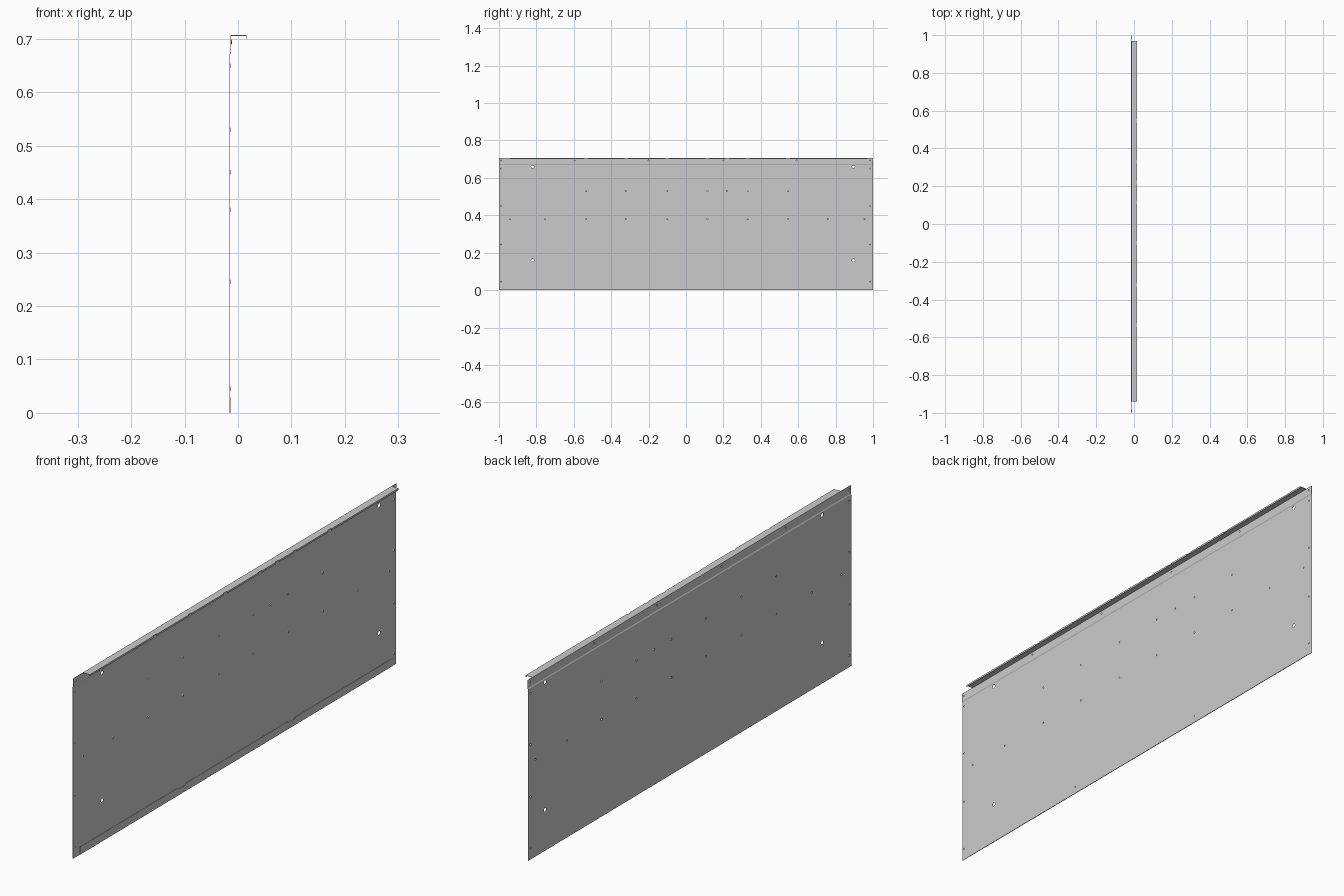
import bpy, bmesh, math
from mathutils import Matrix, Vector

if "Cube" in bpy.data.objects:
    bpy.data.objects.remove(bpy.data.objects["Cube"])

T = 0.0013           # sheet thickness
XO = -0.0163         # outer face of the panel
XJ = XO + 0.0022     # outer face above the joggle
XR = 0.0163          # outer face of the lip


def make_obj(name, bm):
    bmesh.ops.recalc_face_normals(bm, faces=bm.faces)
    me = bpy.data.meshes.new(name)
    bm.to_mesh(me)
    bm.free()
    ob = bpy.data.objects.new(name, me)
    bpy.context.collection.objects.link(ob)
    return ob


def extrude_y(name, profile, y0, y1):
    bm = bmesh.new()
    face = bm.faces.new([bm.verts.new((x, y0, z)) for x, z in profile])
    geo = bmesh.ops.extrude_face_region(bm, geom=[face])["geom"]
    verts = [g for g in geo if isinstance(g, bmesh.types.BMVert)]
    bmesh.ops.translate(bm, verts=verts, vec=(0, y1 - y0, 0))
    return make_obj(name, bm)


def add_pin(bm, x, y, z, r1, r2, depth, seg=16):
    m = Matrix.Translation((x, y, z)) @ Matrix.Rotation(math.pi / 2, 4, 'Y')
    bmesh.ops.create_cone(bm, cap_ends=True, segments=seg, radius1=r1,
                          radius2=r2, depth=depth, matrix=m)


def add_box(bm, center, size):
    m = Matrix.Translation(center) @ Matrix.Diagonal(Vector((*size, 1)))
    bmesh.ops.create_cube(bm, size=1, matrix=m)


def cut(ob, bm):
    cutter = make_obj("cutter", bm)
    cutter.hide_render = True
    mod = ob.modifiers.new("cut", 'BOOLEAN')
    mod.operation, mod.solver, mod.object = 'DIFFERENCE', 'EXACT', cutter
    bpy.context.view_layer.objects.active = ob
    bpy.ops.object.modifier_apply(modifier=mod.name)
    bpy.data.objects.remove(cutter)


# Hole positions
pitch = [-0.535, -0.32, -0.1, 0.115, 0.33, 0.545]
small = [(y, z) for y in (-0.988, 0.985) for z in (0.045, 0.245, 0.45, 0.65)]
small += [(y, 0.53) for y in pitch + [0.22]]
small += [(y, 0.38) for y in pitch + [-0.94, -0.755, 0.76, 0.955]]
upper = [(y, 0.694) for y in (-0.988, -0.595, -0.2, 0.2, 0.59, 0.985)]
large = [(y, z) for y in (-0.82, 0.895) for z in (0.16, 0.66)]

# Main sheet with joggle near the top
panel = extrude_y("main_panel", [
    (XO, 0), (XO + T, 0), (XO + T, 0.671), (XJ + T, 0.675), (XJ + T, 0.707),
    (XJ, 0.707), (XJ, 0.675), (XO, 0.671)], -1, 1)
bm = bmesh.new()
for y, z in large:
    add_pin(bm, XO, y, z, 0.0075, 0.0075, 0.03, 20)
for y, z in small + upper:
    add_pin(bm, XO, y, z, 0.0042, 0.0042, 0.03)
cut(panel, bm)

# Countersunk dimples pressed inward around the small holes
bm = bmesh.new()
for x0, group in ((XO, small), (XJ, upper)):
    for y, z in group:
        rings = []
        for x, r in ((x0, 0.0043), (x0 + 0.0022, 0.0022), (x0 + 0.0027, 0.0028),
                     (x0 + T, 0.0050)):
            rings.append([bm.verts.new((x, y + r * math.cos(a), z + r * math.sin(a)))
                          for a in (2 * math.pi * i / 16 for i in range(16))])
        for a, b in zip(rings, rings[1:]):
            for i in range(16):
                j = (i + 1) % 16
                bm.faces.new((a[i], a[j], b[j], b[i]))
make_obj("hole_dimples", bm)

# Top flange with down-turned lip, notched along its edge
flange = extrude_y("top_flange", [
    (XJ + T, 0.707), (XR, 0.707), (XR, 0.700), (XR - T, 0.700),
    (XR - T, 0.707 - T), (XJ + T, 0.707 - T)], -0.94, 0.97)
bm = bmesh.new()
for y in pitch + [0.22]:
    add_box(bm, (XR, y, 0.703), (0.006, 0.02, 0.02))
cut(flange, bm)

# Folded hem along the bottom edge, with two shallow steps
hem = extrude_y("bottom_hem", [
    (XO + T, 0), (XO + 2 * T, 0), (XO + 2 * T, 0.03), (XO + T, 0.03)], -0.955, 0.975)
bm = bmesh.new()
for y in (-0.33, 0.35):
    add_box(bm, (XO + 2 * T, y, 0.03), (0.01, 0.045, 0.012))
cut(hem, bm)
